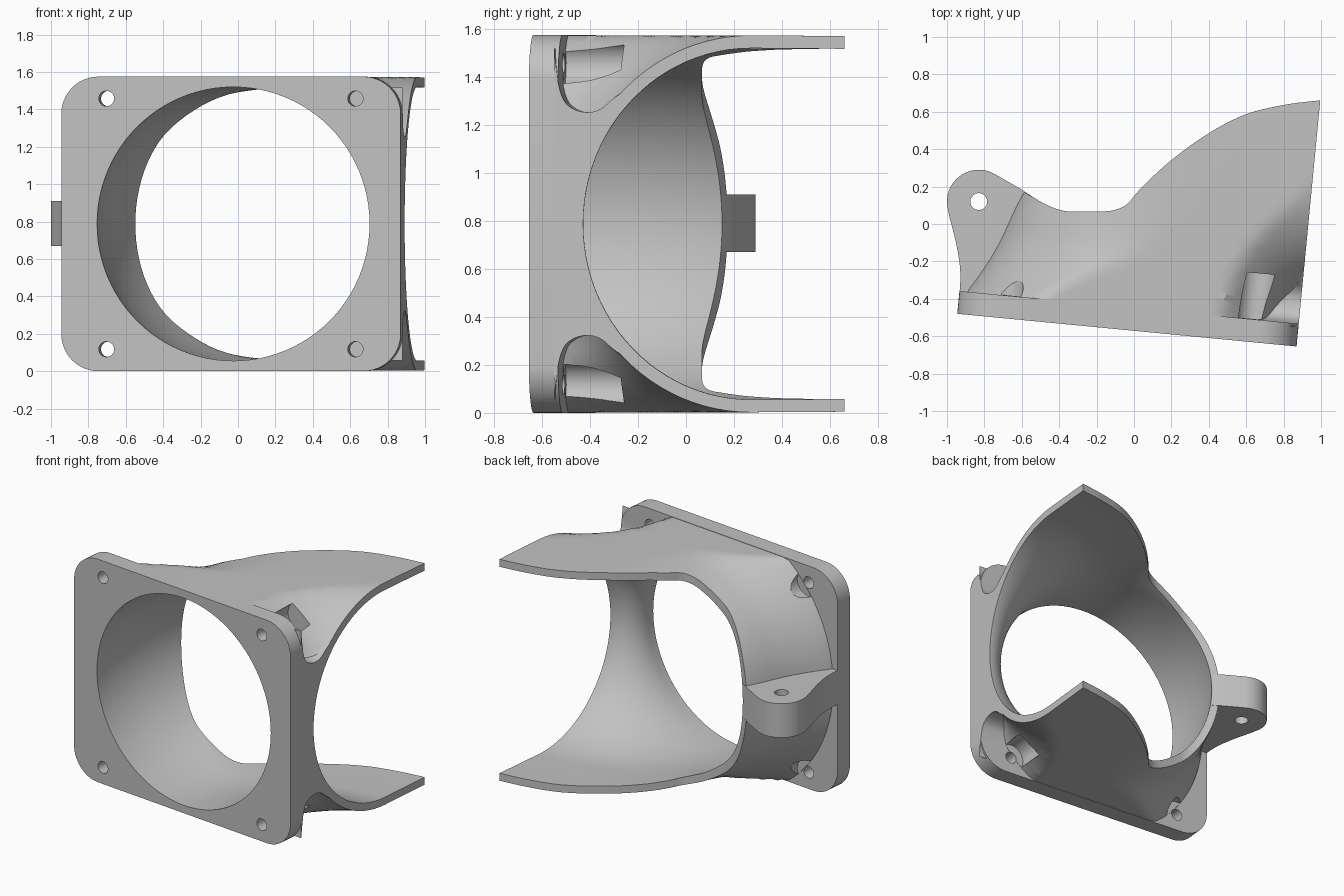
import bpy, bmesh, math
from math import sin, cos, pi, radians

if "Cube" in bpy.data.objects:
    bpy.data.objects.remove(bpy.data.objects["Cube"])

TILT = radians(5.5)
WIDTH, HEIGHT, THICK = 1.823, 1.575, 0.122
MID = HEIGHT / 2
BEND = 0.899                       # centreline radius of the elbow


def place(u, v, z):
    """Flange frame (along, behind, up) to world."""
    return (-0.945 + u * cos(TILT) + v * sin(TILT),
            -0.48 - u * sin(TILT) + v * cos(TILT), z)


def loft(name, rings):
    """Closed solid through rings of equal point count."""
    bm = bmesh.new()
    rows = [[bm.verts.new(p) for p in ring] for ring in rings]
    n = len(rows[0])
    for a, b in zip(rows, rows[1:]):
        for i in range(n):
            j = (i + 1) % n
            bm.faces.new((a[i], a[j], b[j], b[i]))
    bm.faces.new(rows[0])
    bm.faces.new(rows[-1])
    bmesh.ops.recalc_face_normals(bm, faces=bm.faces)
    mesh = bpy.data.meshes.new(name)
    bm.to_mesh(mesh)
    bm.free()
    ob = bpy.data.objects.new(name, mesh)
    bpy.context.collection.objects.link(ob)
    return ob


def prism(name, plan, z0, z1):
    return loft(name, [[(x, y, z) for x, y in plan] for z in (z0, z1)])


def rod(name, u, z, radius, v0, v1):
    angles = [2 * pi * i / 40 for i in range(40)]
    return loft(name, [[place(u + radius * cos(a), v, z + radius * sin(a))
                        for a in angles] for v in (v0, v1)])


def smooth_path(pts):
    """Corner cutting on an open path, ends kept."""
    for _ in range(3):
        out = [pts[0]]
        for (ax, ay), (bx, by) in zip(pts, pts[1:]):
            out += [(ax * .75 + bx * .25, ay * .75 + by * .25),
                    (ax * .25 + bx * .75, ay * .25 + by * .75)]
        pts = out + [pts[-1]]
    return pts


def elbow(name, radius, front, thicken):
    """Round duct bending sideways, its outer half opening into a flat channel."""
    def ring(theta, start=None, du=0):
        t = min(1, max(0, (math.degrees(theta) - 25) / 45))
        widen = 4 * t * t
        pts = []
        for i in range(96):
            phi = 2 * pi * i / 96
            c, up = cos(phi), sin(phi) ** 2
            s = c * (radius + (widen if c > 0 else 0))
            bend_v = .03 * (1 - c)
            # Fillet into the flange outside, thicker root inside the bend
            if c > 0:
                v = bend_v + (BEND + s) * sin(theta)
                f = min(1, max(0, 1 - (v - .1) / .4)) ** 2
                f *= (.15 + .08 * up) * min(1, c * 3)
            else:
                f = .17 * cos(theta) * min(1, 2.2 * up)
            f = 1 + f * thicken
            dist = BEND + s * f
            z = max(-.785, min(.785, radius * sin(phi) * f))
            v = bend_v + dist * sin(theta) if start is None else start
            pts.append(place(WIDTH - dist * cos(theta) + du, v, MID + z))
        return pts
    steps = 60
    rings = [ring(0, start=front)]
    rings += [ring(pi / 2 * i / steps) for i in range(1, steps + 1)]
    rings.append(ring(pi / 2, du=.1))
    return loft(name, rings)


def combine(target, tool, operation):
    mod = target.modifiers.new("join", "BOOLEAN")
    mod.operation, mod.solver, mod.object = operation, "EXACT", tool
    bpy.context.view_layer.objects.active = target
    bpy.ops.object.modifier_apply(modifier=mod.name)
    bpy.data.objects.remove(tool)


# Flange plate with rounded corners
R = 0.2
outline = []
for k, (cu, cz) in enumerate([(WIDTH - R, HEIGHT - R), (R, HEIGHT - R),
                              (R, R), (WIDTH - R, R)]):
    for i in range(13):
        a = pi / 2 * (k + i / 12)
        outline.append((cu + R * cos(a), cz + R * sin(a)))
body = loft("duct_mount", [[place(u, v, z) for u, z in outline]
                           for v in (0, THICK)])

# Duct shell
combine(body, elbow("shell", 0.785, 0.02, 1), "UNION")

# Web with a scooped top and bottom between shell and flange
scoop = smooth_path([(.105, .73), (.13, .52), (.2, .465), (.29, .465),
                     (.36, .53), (.4, .55)])
profile = scoop + [(v, -h) for v, h in reversed(scoop)]
combine(body, loft("web", [[place(u, v, MID + h) for v, h in profile]
                           for u in (1.35, 1.9)]), "UNION")

# Trim to the curved rear edge and the straight side
rear = smooth_path([(-1.3, .44), (-.63, .2), (-.42, .07), (-.27, .065),
                    (-.06, .07), (.03, .19), (.25, .39), (.55, .58), (.8, .64),
                    place(WIDTH - .0005, 1.322, 0)[:2]])
side = [place(WIDTH - .0005, -.2, 0)[:2], (-1.3, -.8)]
combine(body, prism("trim", rear + side, -.2, 1.8), "INTERSECT")

# Side tab with rounded lobe
lobe = [(-.83 + .17 * cos(a), .12 + .17 * sin(a))
        for a in [radians(195 - 135 * i / 20) for i in range(21)]]
edge = smooth_path([(-.934, -.39), (-.925, -.25), (-.95, -.1), (-.985, .03)])
tab = edge + lobe + [(-.61, .19), (-.48, .105), (-.48, -.4)]
combine(body, prism("tab", tab, .67, .91), "UNION")

# Duct bore
combine(body, elbow("bore", 0.732, -0.2, 0), "DIFFERENCE")

# Screw holes with clearance grooves behind them
for u in (.243, 1.58):
    for z in (MID - .67, MID + .67):
        combine(body, rod("groove", u, z, .095, THICK + .002, .37), "DIFFERENCE")
        combine(body, rod("screw_hole", u, z, .041, -.1, .25), "DIFFERENCE")

# Hole through the tab
pin = [(-.83 + .045 * cos(2 * pi * i / 32), .12 + .045 * sin(2 * pi * i / 32))
       for i in range(32)]
combine(body, prism("pin_hole", pin, .5, 1.1), "DIFFERENCE")

# Plain grey finish
grey = bpy.data.materials.new("plain_grey")
grey.use_nodes = True
colour = (.54, .54, .54, 1)
grey.diffuse_color = colour
grey.node_tree.nodes["Principled BSDF"].inputs["Base Color"].default_value = colour
body.data.materials.clear()
body.data.materials.append(grey)
for poly in body.data.polygons:
    poly.material_index = 0

bpy.ops.object.select_all(action="DESELECT")
body.select_set(True)
bpy.context.view_layer.objects.active = body
bpy.ops.object.shade_smooth_by_angle(angle=radians(30))
